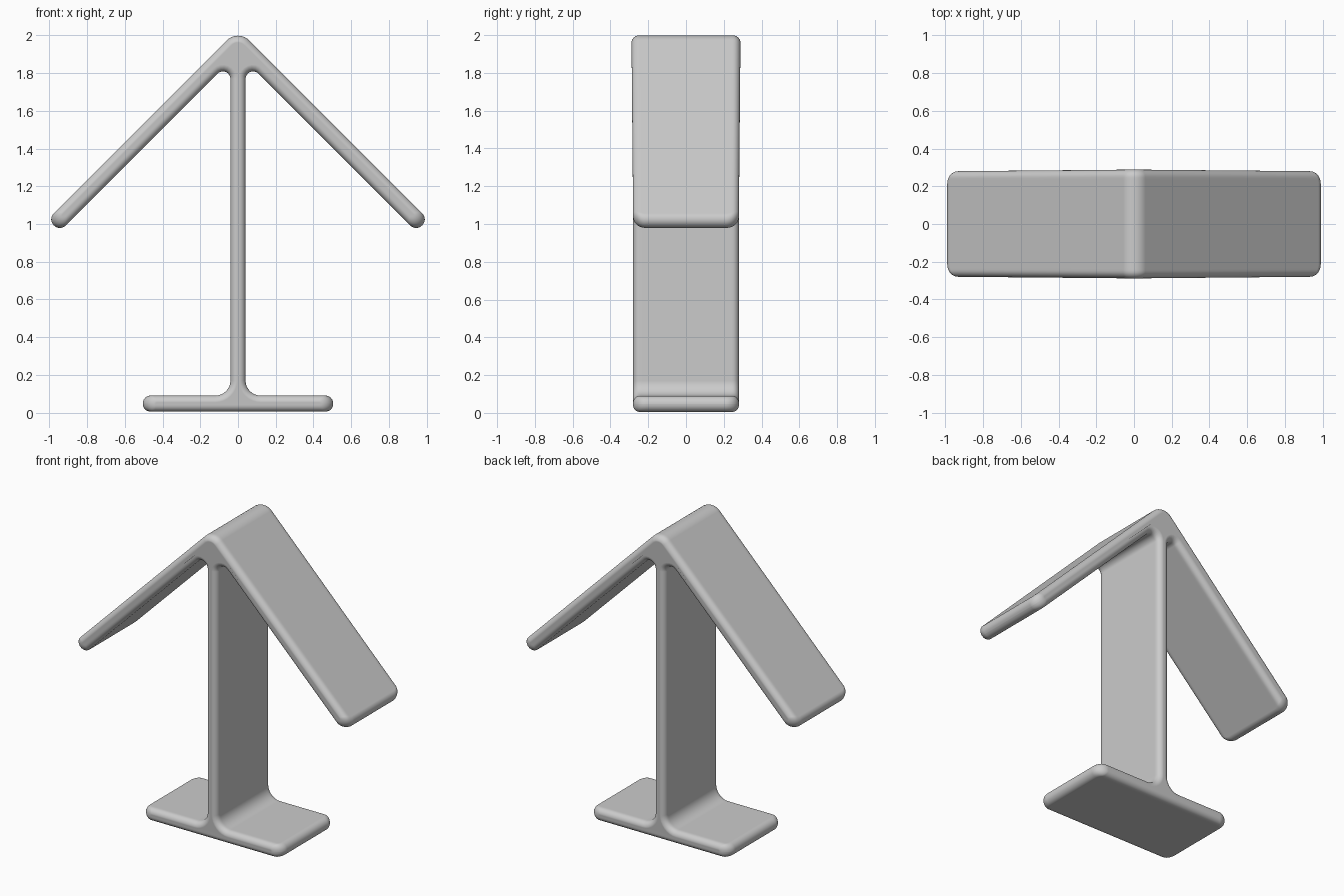
import bpy, bmesh
from math import sin, cos, tan, pi, sqrt, hypot
from mathutils import Vector

cube = bpy.data.objects.get("Cube")
if cube:
    bpy.data.objects.remove(cube)

HALF_DEPTH = 0.28    # half of the extrusion along y
EDGE = 0.036         # rounding across the slab thickness
CORNER = 0.07        # rounding of the slab corners in plan
STEPS = 8


def fillet(prev, here, nxt, radius):
    """Arc that replaces one corner of the outline."""
    a, b = (prev - here).normalized(), (nxt - here).normalized()
    half = a.angle(b) / 2
    centre = here + (a + b).normalized() * radius / sin(half)
    start = here + a * radius / tan(half) - centre
    end = here + b * radius / tan(half) - centre
    sweep = pi - 2 * half
    return [centre + (start * sin((1 - t) * sweep) + end * sin(t * sweep)) / sin(sweep)
            for t in (i / STEPS for i in range(STEPS + 1))]


def outline(d, e):
    """Arrow section, thinned by d on every side and shortened by e at the tips."""
    inner, outer = 1.906 + d * sqrt(2), 2.034 - d * sqrt(2)
    tip = -0.016 - e * sqrt(2)
    post, bottom, top = 0.04 - d, 0.005 + d, 0.09 - d
    foot = 0.505 - e
    base_r, arm_r = (top - bottom) * 0.49, (0.045 - d) * 0.98
    half = [(foot, bottom, base_r), (foot, top, base_r),
            (post, top, 0.08 + d), (post, inner - post, 0.04 + d),
            ((inner + tip) / 2, (inner - tip) / 2, arm_r),
            ((outer + tip) / 2, (outer - tip) / 2, arm_r)]
    corners = half + [(0, outer, 0.085 - d)] + [(-x, z, r) for x, z, r in reversed(half)]
    pts = [Vector((x, z)) for x, z, r in corners]
    n = len(pts)
    return [p for i in range(n)
            for p in fillet(pts[i - 1], pts[i], pts[(i + 1) % n], corners[i][2])]


def section(y):
    """Outline at depth y, with the rounding for that depth."""
    d = EDGE - sqrt(max(0, EDGE ** 2 - max(0, abs(y) - HALF_DEPTH + EDGE) ** 2))
    e = CORNER - sqrt(max(0, CORNER ** 2 - max(0, abs(y) - HALF_DEPTH + CORNER) ** 2))
    ring = []
    for x, z in outline(d, e):
        swell = 1 + 0.045 * max(0, 1 - hypot(x, z - 1.92) / 0.13)   # slight swelling at the ridge
        ring.append((x, y * swell, z))
    return ring


# Loft the sections from front to back
depths = [HALF_DEPTH - CORNER * (1 - sin(i / 10 * pi / 2)) for i in range(11)]
depths = [-y for y in reversed(depths)] + depths
bm = bmesh.new()
rings = [[bm.verts.new(p) for p in section(y)] for y in depths]
for a, b in zip(rings, rings[1:]):
    for i in range(len(a)):
        bm.faces.new((a[i - 1], a[i], b[i], b[i - 1]))
bm.faces.new(rings[0])
bm.faces.new(rings[-1])
bmesh.ops.recalc_face_normals(bm, faces=bm.faces)
mesh = bpy.data.meshes.new("arrow_stand")
bm.to_mesh(mesh)
bm.free()
stand = bpy.data.objects.new("arrow_stand", mesh)
bpy.context.collection.objects.link(stand)

# Plain grey finish
grey = bpy.data.materials.new("light_grey")
grey.use_nodes = True
colour = (0.6, 0.6, 0.6, 1)
grey.diffuse_color = colour
grey.node_tree.nodes["Principled BSDF"].inputs["Base Color"].default_value = colour
mesh.materials.append(grey)

# Smooth shading with flat broad faces
bpy.context.view_layer.objects.active = stand
stand.select_set(True)
bpy.ops.object.shade_smooth_by_angle(angle=0.8)
stand.modifiers.new("weighted_normals", "WEIGHTED_NORMAL").keep_sharp = True
